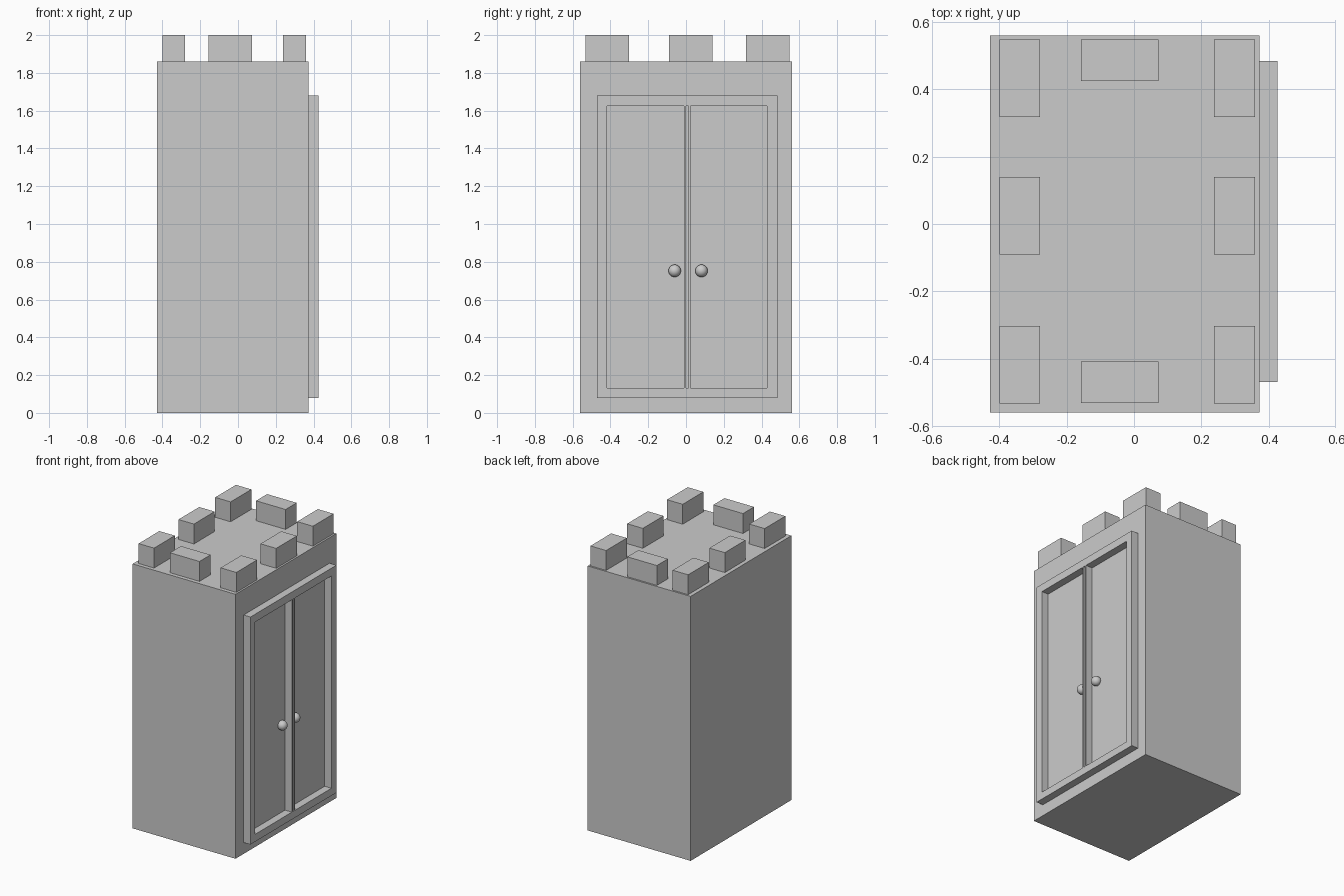
import bpy, bmesh
from mathutils import Matrix, Vector

if "Cube" in bpy.data.objects:
    bpy.data.objects.remove(bpy.data.objects["Cube"])


def boxes(name, bounds):
    """One object made of boxes given as (x0, x1, y0, y1, z0, z1)."""
    bm = bmesh.new()
    for x0, x1, y0, y1, z0, z1 in bounds:
        centre = Vector((x0 + x1, y0 + y1, z0 + z1)) / 2
        size = Matrix.Diagonal((x1 - x0, y1 - y0, z1 - z0, 1))
        bmesh.ops.create_cube(bm, size=1, matrix=Matrix.Translation(centre) @ size)
    mesh = bpy.data.meshes.new(name)
    bm.to_mesh(mesh)
    bm.free()
    obj = bpy.data.objects.new(name, mesh)
    bpy.context.collection.objects.link(obj)
    return obj


# Dimensions
FACE_X, FRAME_X = 0.373, 0.426
BODY_TOP, TOP = 1.86, 2.0

# Cabinet body
boxes("cabinet_body", [(-0.428, FACE_X, -0.56, 0.56, 0, BODY_TOP)])

# Battlements: three along each long edge, one in the middle of each short edge
for side, x0, x1 in (("back", -0.40, -0.28), ("door", 0.238, 0.36)):
    for i, y0 in enumerate((-0.533, -0.09, 0.318)):
        boxes(f"battlement_{side}_{i + 1}", [(x0, x1, y0, y0 + 0.23, BODY_TOP, TOP)])
for side, y0 in (("left", -0.532), ("right", 0.425)):
    boxes(f"battlement_{side}", [(-0.157, 0.073, y0, y0 + 0.123, BODY_TOP, TOP)])

# Door frame with two panel openings and a narrow gap between the doors
frame = boxes("door_frame", [(FACE_X, FRAME_X, -0.47, 0.485, 0.08, 1.68)])
cutter = boxes("door_opening_cutter", [
    (FACE_X - 0.05, FRAME_X + 0.05, y0, y1, 0.132, 1.625)
    for y0, y1 in ((-0.417, -0.01), (0.001, 0.014), (0.025, 0.43))])
cutter.hide_render = True
cutter.hide_viewport = True
cut = frame.modifiers.new("openings", 'BOOLEAN')
cut.operation = 'DIFFERENCE'
cut.solver = 'EXACT'
cut.object = cutter

# Door knobs
for side, y in (("left", -0.06), ("right", 0.082)):
    bpy.ops.mesh.primitive_uv_sphere_add(segments=32, ring_count=16, radius=0.033,
                                         location=(0.388, y, 0.752))
    bpy.context.object.name = f"door_knob_{side}"
    bpy.ops.object.shade_smooth()
